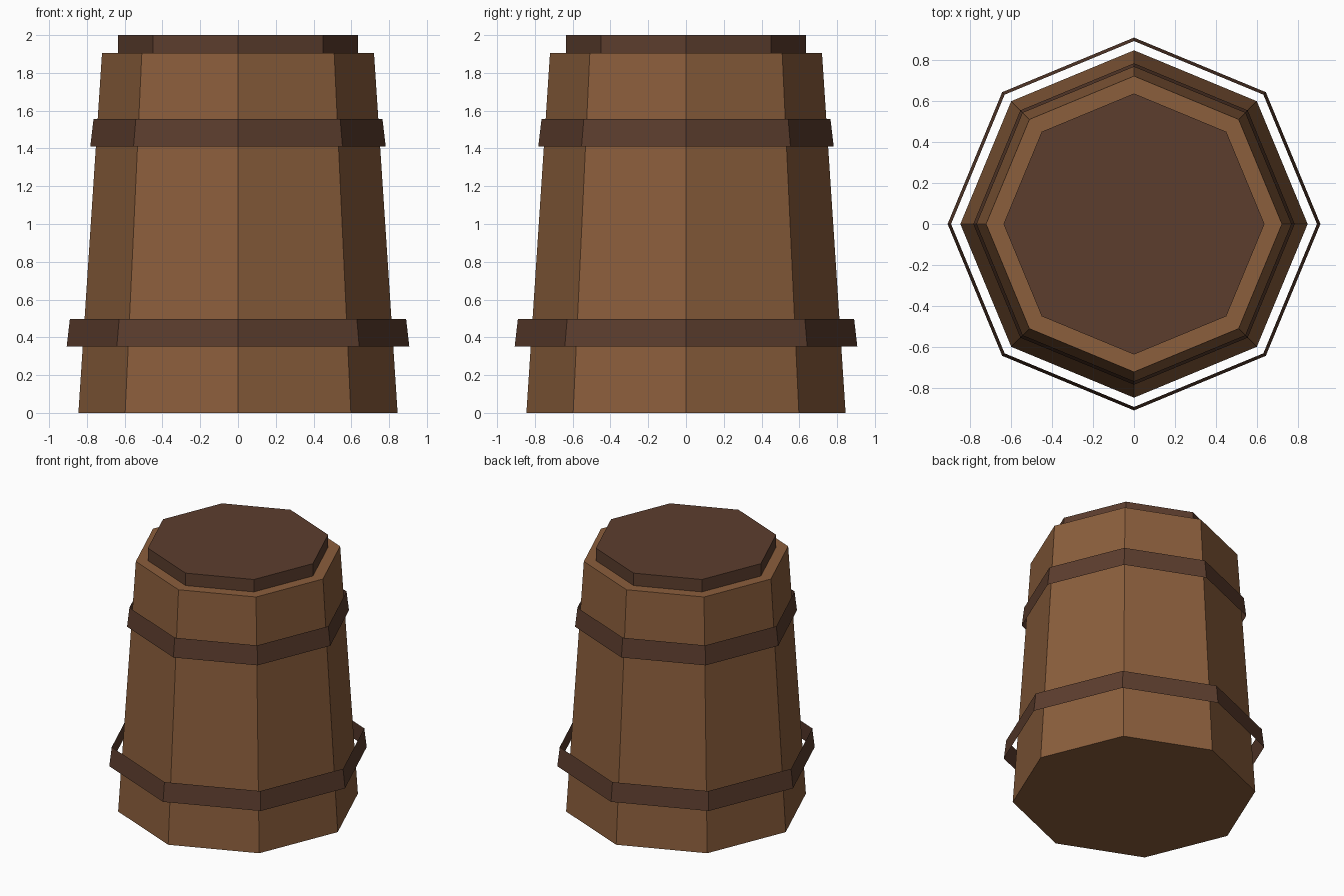
import bpy, bmesh, math

if "Cube" in bpy.data.objects:
    bpy.data.objects.remove(bpy.data.objects["Cube"])

def material(name, rgb):
    m = bpy.data.materials.new(name)
    m.diffuse_color = (*rgb, 1)
    m.use_nodes = True
    m.node_tree.nodes["Principled BSDF"].inputs["Base Color"].default_value = m.diffuse_color
    return m

wood = material("wood", (0.258, 0.112, 0.045))
dark = material("dark_brown", (0.107, 0.047, 0.027))

SIDES = 8

def frustum(name, r0, r1, z0, z1, mat, capped=True):
    """Octagonal tapered tube, corners on the axes, optionally capped."""
    bm = bmesh.new()
    rings = [[bm.verts.new((r * math.cos(2 * math.pi * i / SIDES),
                            r * math.sin(2 * math.pi * i / SIDES), z))
              for i in range(SIDES)] for r, z in ((r0, z0), (r1, z1))]
    low, high = rings
    for i in range(SIDES):
        j = (i + 1) % SIDES
        bm.faces.new((low[i], low[j], high[j], high[i]))
    if capped:
        bm.faces.new(low[::-1])
        bm.faces.new(high)
    me = bpy.data.meshes.new(name)
    bm.to_mesh(me)
    bm.free()
    me.materials.append(mat)
    ob = bpy.data.objects.new(name, me)
    bpy.context.collection.objects.link(ob)
    return ob

# Barrel body and lid
frustum("barrel_body", 0.845, 0.72, 0, 1.905, wood)
frustum("lid", 0.635, 0.635, 1.905, 2.0, dark)

# Loose hoops: open thin sheets around the body
frustum("lower_hoop", 0.907, 0.89, 0.352, 0.497, dark, capped=False)
frustum("upper_hoop", 0.782, 0.765, 1.41, 1.555, dark, capped=False)
